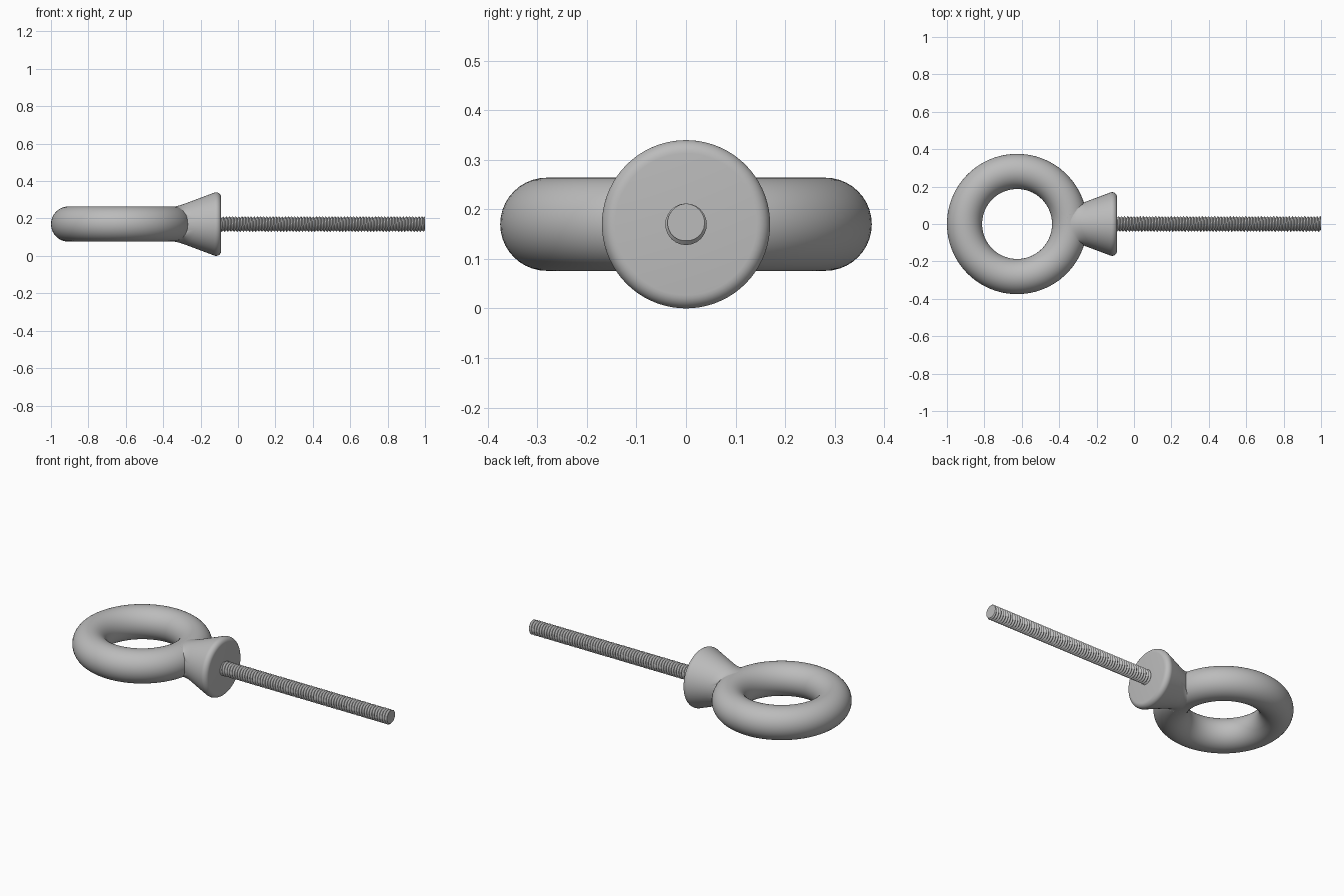
import bpy, bmesh, math
from mathutils import Vector

if "Cube" in bpy.data.objects:
    bpy.data.objects.remove(bpy.data.objects["Cube"])

AXIS_Z = 0.17
RING_X, MAJOR, MINOR = -0.625, 0.281, 0.094
FACE_X, RIM_R, ROUND, SLOPE = -0.09, 0.17, 0.027, math.atan(0.375)
ROOT_R, CREST_R, PITCH = 0.033, 0.042, 0.0166

steel = bpy.data.materials.new("grey steel")
steel.use_nodes = True
steel.diffuse_color = (0.5, 0.5, 0.5, 1)
steel.node_tree.nodes["Principled BSDF"].inputs["Base Color"].default_value = (0.5, 0.5, 0.5, 1)


def finish(name, bm, angle):
    bmesh.ops.recalc_face_normals(bm, faces=bm.faces)
    mesh = bpy.data.meshes.new(name)
    bm.to_mesh(mesh)
    bm.free()
    mesh.materials.append(steel)
    obj = bpy.data.objects.new(name, mesh)
    obj.location.z = AXIS_Z
    bpy.context.collection.objects.link(obj)
    bpy.ops.object.select_all(action='DESELECT')
    obj.select_set(True)
    bpy.context.view_layer.objects.active = obj
    bpy.ops.object.shade_smooth_by_angle(angle=math.radians(angle))


def skin(rows, close_rows=False, caps=False):
    """Join closed loops of points into a surface."""
    bm = bmesh.new()
    loops = [[bm.verts.new(p) for p in row] for row in rows]
    pairs = list(zip(loops, loops[1:]))
    if close_rows:
        pairs.append((loops[-1], loops[0]))
    for a, b in pairs:
        for i in range(len(a)):
            j = (i + 1) % len(a)
            bm.faces.new((a[i], a[j], b[j], b[i]))
    if caps:
        bm.faces.new(loops[0])
        bm.faces.new(loops[-1])
    return bm


def around(x, r, t):
    return Vector((x, r * math.cos(t), r * math.sin(t)))


def angles(n):
    return [math.tau * i / n for i in range(n)]


# Lifting ring
ring = [[(RING_X + (MAJOR + MINOR * math.cos(v)) * math.cos(u),
          (MAJOR + MINOR * math.cos(v)) * math.sin(u),
          MINOR * math.sin(v)) for v in angles(40)] for u in angles(96)]
finish("ring", skin(ring, close_rows=True), 40)

# Conical collar with a rounded rim
cx, cr = FACE_X - ROUND, RIM_R - ROUND
arc = [math.pi / 2 + SLOPE - (math.pi / 2 + SLOPE) * k / 8 for k in range(9)]
profile = [(cx + ROUND * math.cos(a), cr + ROUND * math.sin(a)) for a in arc]
start_x, start_r = profile[0]


def cone_point(x, t):
    return around(x, start_r - (start_x - x) * math.tan(SLOPE), t)


tail_x = -0.36
profile.insert(0, (tail_x, cone_point(tail_x, 0).y))
collar = [[around(x, r, t) for t in angles(72)] for x, r in profile]
finish("collar", skin(collar, caps=True), 40)


# Fillet where the collar runs into the ring
def tube_offset(p):
    flat = Vector((p.x - RING_X, p.y, 0)).normalized() * MAJOR
    centre = Vector((RING_X, 0, 0)) + flat
    return centre, p - centre


def blend_curve(t):
    lo, hi = tail_x, start_x
    for _ in range(30):
        mid = (lo + hi) / 2
        if tube_offset(cone_point(mid, t))[1].length < MINOR:
            lo = mid
        else:
            hi = mid
    corner = cone_point(hi, t)
    a = cone_point(hi + 0.045, t)
    normal = tube_offset(corner)[1].normalized()
    back = corner - a
    along = (back - normal * back.dot(normal)).normalized()
    centre, off = tube_offset(corner + along * 0.045)
    b = centre + off.normalized() * MINOR
    return [a * (1 - s) ** 2 + corner * 2 * s * (1 - s) + b * s * s
            for s in [k / 8 for k in range(9)]]


curves = [blend_curve(t) for t in angles(72)]
finish("collar_fillet", skin(list(zip(*curves))), 60)

# Threaded shank: a helical V thread trimmed flat at the tip
SEG = 24
first = FACE_X - 2 * PITCH
turns = int((1 - first) / PITCH) + 3
phase = -math.pi / 2 - math.tau * (1 - first) / PITCH
bm = bmesh.new()
root, crest = [], []
for s in range(turns * SEG):
    t = phase + math.tau * s / SEG
    x = first + PITCH * s / SEG
    root.append(bm.verts.new(around(x, ROOT_R, t)))
    crest.append(bm.verts.new(around(x + PITCH / 2, CREST_R, t)))
for s in range(turns * SEG - 1):
    bm.faces.new((root[s], root[s + 1], crest[s + 1], crest[s]))
    if s + SEG + 1 < len(root):
        bm.faces.new((crest[s], crest[s + 1], root[s + SEG + 1], root[s + SEG]))
cut = bmesh.ops.bisect_plane(bm, geom=bm.verts[:] + bm.edges[:] + bm.faces[:],
                             plane_co=(1, 0, 0), plane_no=(1, 0, 0), clear_outer=True)
rim = [e for e in cut["geom_cut"] if isinstance(e, bmesh.types.BMEdge)]
bmesh.ops.contextual_create(bm, geom=rim)
finish("threaded_shank", bm, 35)
